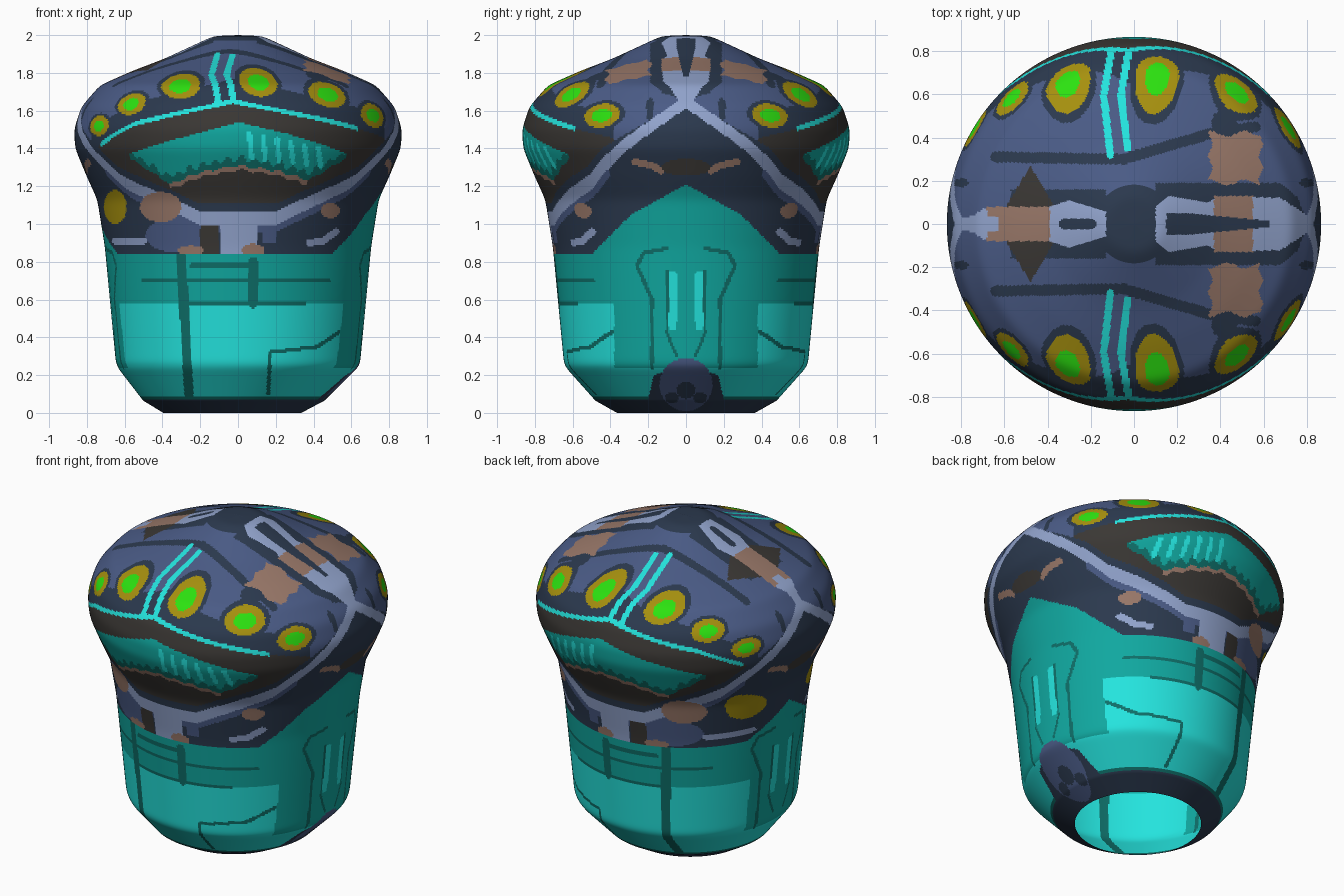
import bpy, bmesh, math
from mathutils import Matrix, Vector
from mathutils.geometry import intersect_point_line

if "Cube" in bpy.data.objects:
    bpy.data.objects.remove(bpy.data.objects["Cube"])

# Colours, given as display values and converted to linear
PALETTE = {
    "turquoise": (36, 228, 222), "teal": (16, 168, 160), "dark_teal": (14, 110, 104),
    "blue": (74, 91, 134), "slate": (43, 57, 78), "steel": (146, 164, 205),
    "tan": (152, 119, 104), "charcoal": (58, 55, 52), "yellow": (166, 144, 14),
    "green": (44, 226, 16),
}
NAMES = list(PALETTE)


def make_material(name):
    linear = [((c / 255 + .055) / 1.055) ** 2.4 for c in PALETTE[name]] + [1]
    material = bpy.data.materials.new(name)
    material.use_nodes = True
    material.diffuse_color = linear
    shader = material.node_tree.nodes["Principled BSDF"]
    shader.inputs["Base Color"].default_value = linear
    shader.inputs["Roughness"].default_value = .8
    return material


MATERIALS = [make_material(name) for name in NAMES]


# Shape tests used by the paint rules
def curve(value, *points):
    for (a, low), (b, high) in zip(points, points[1:]):
        if value <= b:
            return low + (high - low) * max(0, value - a) / (b - a)
    return points[-1][1]


def stroke(point, half, *path):
    spot = Vector(point)
    for a, b in zip(path, path[1:]):
        near, along = intersect_point_line(spot, Vector(a), Vector(b))
        near = Vector(a).lerp(Vector(b), min(1, max(0, along)))
        if (spot.xy - near.xy).length < half:
            return True
    return False


def box(point, left, right, low, high):
    return left < point[0] < right and low < point[1] < high


def oval(point, across, up, wide, tall):
    return math.hypot((point[0] - across) / wide, (point[1] - up) / tall) < 1


# Heights of the jaw stripe and the lip, by angle from the front in degrees
def stripe_height(turn):
    return curve(abs(turn), (0, 1.03), (16, 1.03), (26, 1.09), (50, 1.22), (71, 1.45), (90, 1.65))


def lip_height(turn):
    return curve(turn, (-62, 1.39), (-40, 1.53), (-2, 1.65), (33, 1.55), (65, 1.45))


# Eyes: angle from the front, height, long and short radius, tilt
EYES = [(-59, 1.52, .095, .08, -15), (-44, 1.635, .1, .085, -20), (-25, 1.73, .125, .09, -30),
        (9, 1.75, .1, .115, 0), (38, 1.685, .12, .1, 12), (58, 1.575, .11, .095, 8)]


def eye_colour(radius, z, turn):
    for angle, height, wide, tall, tilt in EYES:
        offset = Vector((math.radians(turn - angle) * radius, (z - height) * 1.5))
        offset.rotate(Matrix.Rotation(math.radians(-tilt), 2))
        gap = math.hypot(offset.x / wide, offset.y / tall)
        if gap < 1.25:
            return "green" if gap < .55 else "yellow" if gap < 1 else "slate"
    return None


def paint_crest(x, w):
    """Markings along the middle of the dome, seen from above."""
    top = (x, w)
    if x < -.13:
        if stroke(top, .025, (-.32, 0), (-.2, 0)):
            return "slate"
        if box(top, -.68, -.39, -1, .08):
            return "tan"
        if w < curve(x, (-.79, 0), (-.7, .07), (-.39, .08), (-.3, .11), (-.14, .06)) and x > -.79:
            return "steel"
        if w < .27 - abs(x + .48) * 1.7:
            return "charcoal"
        if x > -.57 and w < .16:
            return "slate"
    elif x > .1:
        if box(top, .15, .65, -1, curve(x, (.15, .05), (.25, .05), (.65, .012))):
            return "slate"
        if box(top, .37, .55, -1, .13):
            return "tan"
        if w < curve(x, (.1, .08), (.16, .13), (.34, .1), (.4, .13), (.68, .12), (.77, .06), (.82, .03)):
            return "steel"
        wobble = .015 * math.sin(x * 40) + .01 * math.sin(w * 55)
        if box(top, .34 + wobble, .6 + wobble, .2 + wobble, .425 + wobble):
            return "tan"
        if w < curve(x, (.68, .19), (.76, .12), (.8, 0)):
            return "slate"
    if math.hypot(x, w) < .18 or oval((abs(x), w), .8, .19, .035, .02):
        return "slate"
    if stroke(top, .025, (-.64, .31), (-.05, .3), (.36, .42), (.56, .45)):
        return "slate"
    if oval(top, .42, .47, .06, .06):
        return "slate"
    return None


def paint_dome(x, w, z, turn):
    """Dome, eyes, cyan trim and lip."""
    lip = lip_height(turn)
    if -58 < turn < 47 and abs(z - lip) < .012:
        return "turquoise"
    eye = eye_colour(math.hypot(x, w), z, turn)
    if eye and z > lip:
        return eye
    if z > lip:
        if stroke((x, w), .017, (-.11, .32), (-.14, .6), (-.1, .83)):
            return "turquoise"
        if stroke((x, w), .017, (-.03, .35), (-.06, .6), (-.02, .83)):
            return "turquoise"
    if abs(turn) < 64:
        if z < lip:
            return paint_mouth(x, z, turn)
        if z < lip + .12:
            return "slate"
    if w < .035 and z < 1.78:
        return "steel"
    return paint_crest(x, w) or "blue"


def paint_mouth(x, z, turn):
    """Lips, arched row of teeth and the inner floor of the mouth."""
    if abs(turn) > 43:
        return "charcoal"
    upper = curve(turn, (-43, 1.37), (-17, 1.47), (0, 1.54), (17, 1.48), (43, 1.37))
    lower = curve(turn, (-43, 1.35), (-27, 1.21), (-15, 1.27), (0, 1.31), (15, 1.28), (28, 1.23), (43, 1.35))
    lower += .006 * math.sin(turn * .9)
    if lower < z < upper:
        for step in range(6):
            across = .06 + step * .073
            if stroke((x, z), .013, (across, 1.48 - step * .016), (across + .012, 1.35 - step * .008)):
                return "turquoise"
        return "dark_teal" if z < lower + .04 + .015 * math.sin(turn * 1.3) else "teal"
    if abs(turn) < 28 and lower - .022 < z <= lower:
        return "tan"
    return "charcoal"


def paint_jaw(x, w, z, turn):
    """Jaw stripe and the dark collar that hangs below it."""
    front, side = (x, z), (w, z)
    stripe = stripe_height(turn)
    if z > stripe + curve(abs(turn), (0, .08), (60, .08), (76, .035)):
        return paint_dome(x, w, z, turn)
    if oval(front, -.41, 1.09, .11, .08) or oval(front, .49, 1.07, .05, .04):
        return "tan"
    if abs(z - stripe) < .036:
        return "steel"
    if z > stripe:
        return "slate"
    if x > 0:
        hem = curve(w, (0, 1.21), (.29, 1.05), (.5, .84), (1, .84))
    else:
        hem = curve(w, (0, 1.02), (.3, .84), (1, .84))
    if z < hem:
        return paint_tank(x, w, z, turn)
    if oval(front, .08, .86, .06, .035) or oval(front, -.25, .86, .07, .025):
        return "tan"
    if box(front, -.09, .1, .84, 1.05) or stroke(front, .018, (-.65, .91), (-.5, .91)):
        return "steel"
    if stroke(front, .018, (.38, .9), (.45, .91), (.52, .96)):
        return "steel"
    if oval(front, -.65, 1.09, .06, .09):
        return "yellow"
    if box(front, -.2, -.1, .84, 1) or oval(side, 0, 1.3, .13, .045):
        return "charcoal"
    if oval(front, -.33, .94, .16, .09) or box(front, .13, .2, .9, 1.02):
        return "blue"
    if stroke(side, .018, (.13, 1.28), (.18, 1.31), (.27, 1.33)):
        return "tan"
    return "blue" if z > stripe - .075 and abs(turn) < 60 else "slate"


def paint_tank(x, w, z, turn):
    """Teal body with panel lines, painted vent and dark foot ring."""
    front, side = (x, z), (w, z)
    if x > 0 and z < .3:
        if oval(side, 0, .12, .05, .045) or oval(side, .075, .08, .035, .03):
            return "slate"
        if oval(side, 0, .15, .14, .14):
            return "blue"
        if w < curve(z, (.07, .2), (.2, .17), (.25, 0)):
            return "slate"
    if z < .07:
        return "slate"
    if z < .088:
        return "dark_teal"
    if abs(turn) < 55:
        if stroke(front, .025, (-.3, .84), (-.28, .45), (-.26, .1)):
            return "dark_teal"
        if stroke(front, .011, (-.5, .7), (.48, .7)) or stroke(front, .011, (-.27, .58), (.35, .58)):
            return "dark_teal"
        if stroke(front, .025, (.08, .8), (.08, .58)) or stroke(front, .011, (-.25, .78), (.1, .78)):
            return "dark_teal"
        if stroke(front, .01, (.16, .1), (.17, .32), (.42, .35), (.54, .43)):
            return "dark_teal"
    else:
        if stroke(side, .022, (.07, .73), (.07, .46)):
            return "turquoise"
        if stroke(side, .01, (.18, .24), (.18, .6), (.26, .78), (.22, .85), (.1, .87)):
            return "dark_teal"
        if stroke(side, .008, (.1, .75), (.1, .42), (.05, .3)):
            return "dark_teal"
    panel = .38 if x > 0 else .25
    if z < .58 and (w > panel or z < .24):
        return "turquoise"
    return "teal"


# Body outline from the crown down to the open rim underneath
OUTLINE = [(0, 2), (.13, 1.995), (.39, 1.875), (.56, 1.81), (.73, 1.735), (.83, 1.62),
           (.868, 1.5), (.862, 1.4), (.8, 1.25), (.745, 1.13), (.705, .88),
           (.645, .25), (.48, .065), (.365, 0)]
rings = []
for start, end in zip(OUTLINE, OUTLINE[1:]):
    count = max(2, round(math.dist(start, end) / .0095))
    rings += [Vector(start).lerp(Vector(end), i / count) for i in range(count)]
rings.append(Vector(OUTLINE[-1]))
for repeat in range(10):
    soft = [(a + b + c) / 3 for a, b, c in zip(rings, rings[1:], rings[2:])]
    rings = [rings[0]] + [s if s.y > .15 else r for s, r in zip(soft, rings[1:])] + [rings[-1]]

SEGMENTS = 240


def lathe_part(name, high, low, paint):
    """Turn the outline between two heights into a half shell, paint it, mirror it."""
    rows = [i for i, ring in enumerate(rings) if low <= ring.y <= high]
    rows = rings[max(0, rows[0] - 1):rows[-1] + 1]
    mesh = bmesh.new()
    grid = []
    angles = [math.pi * (i / SEGMENTS - .5) for i in range(SEGMENTS + 1)]
    for radius, z in rows:
        lean = -.03 * max(0, 1 - z / .25)
        grid.append([mesh.verts.new((math.sin(a) * radius + lean, -math.cos(a) * radius, z)) for a in angles])
    for upper, lower in zip(grid, grid[1:]):
        for i in range(SEGMENTS):
            face = mesh.faces.new((upper[i], lower[i], lower[i + 1], upper[i + 1]))
            x, y, z = face.calc_center_median()
            face.material_index = NAMES.index(paint(x, -y, z, math.degrees(math.atan2(x, -y))))
    bmesh.ops.remove_doubles(mesh, verts=mesh.verts, dist=.00005)
    data = bpy.data.meshes.new(name)
    mesh.to_mesh(data)
    mesh.free()
    for material in MATERIALS:
        data.materials.append(material)
    part = bpy.data.objects.new(name, data)
    bpy.context.collection.objects.link(part)
    bpy.ops.object.select_all(action="DESELECT")
    part.select_set(True)
    bpy.context.view_layer.objects.active = part
    bpy.ops.object.shade_smooth_by_angle(angle=math.radians(32))
    mirror = part.modifiers.new("Mirror", "MIRROR")
    mirror.use_axis = (False, True, False)


lathe_part("dome", 2, 1.76, paint_dome)
lathe_part("mouth_and_jaw", 1.76, .84, paint_jaw)
lathe_part("tank", .84, 0, paint_tank)
